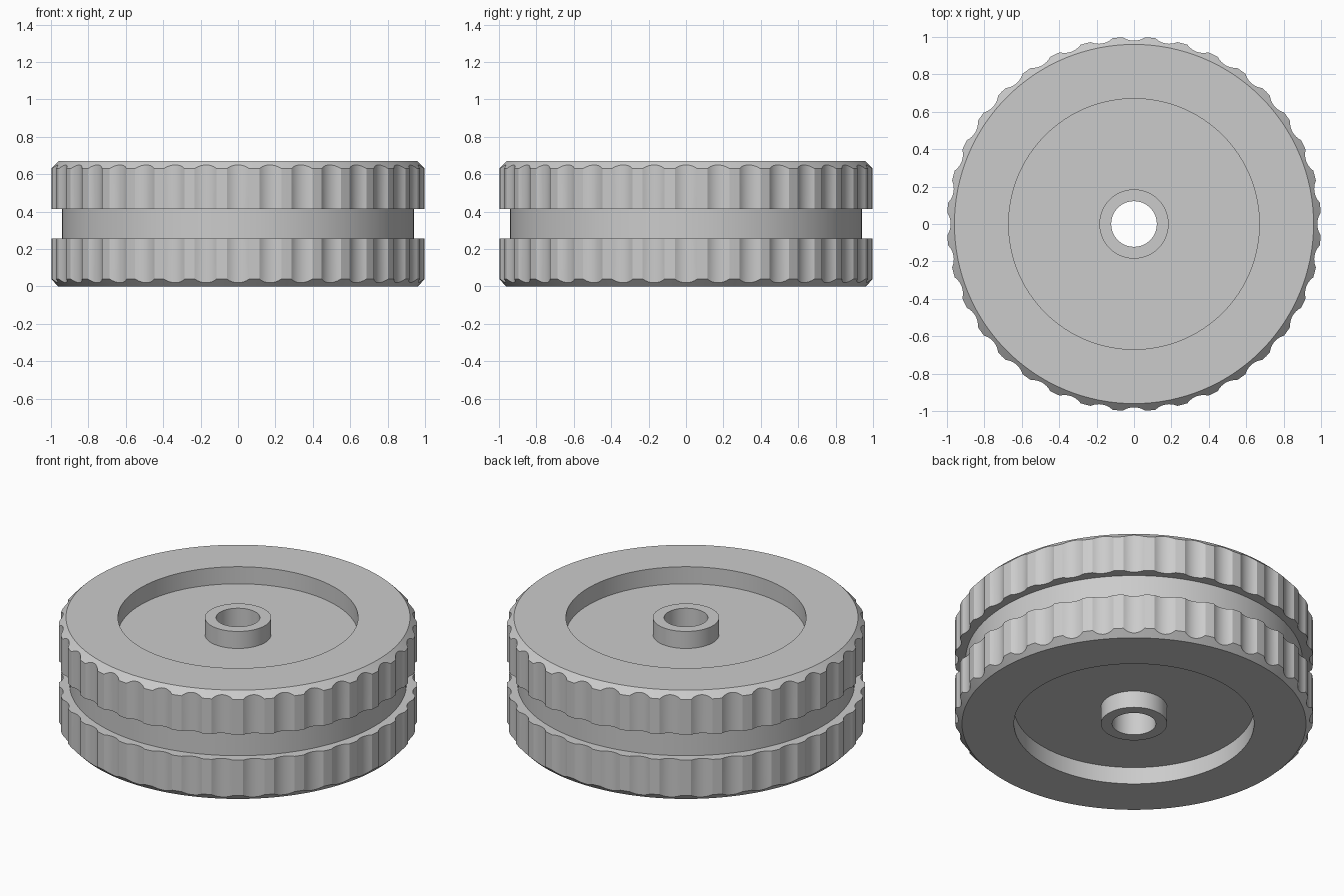
import bpy, bmesh, math

if "Cube" in bpy.data.objects:
    bpy.data.objects.remove(bpy.data.objects["Cube"])

HEIGHT = 0.67
MID = HEIGHT / 2
SCALLOPS = 36        # grip notches around the rim
HALF = 0.06          # half angle of one notch
DEPTH = 0.02         # notch depth
CUT_R = 0.109        # notch curvature radius
RIM_R, FACE_R = 1.0, 0.96

mat = bpy.data.materials.new("grey")
mat.diffuse_color = (0.6, 0.6, 0.6, 1)
mat.use_nodes = True
mat.node_tree.nodes["Principled BSDF"].inputs["Base Color"].default_value = mat.diffuse_color


def rim_radius(a):
    """Outer radius at angle a from the middle of a notch."""
    if abs(a) >= HALF:
        return RIM_R
    c = RIM_R - DEPTH + CUT_R          # centre of the notch circle
    r = c * math.cos(a) - math.sqrt(CUT_R ** 2 - (c * math.sin(a)) ** 2)
    return min(r, RIM_R)


def upper_profile(rim):
    """Upper half section from the bore out to the groove, as (r, z)."""
    shoulder = HEIGHT - (rim - FACE_R)  # 45 degree chamfer meets the rim
    return [(0.122, HEIGHT), (0.185, HEIGHT), (0.185, 0.565), (0.67, 0.565),
            (0.67, HEIGHT), (FACE_R, HEIGHT), (rim, shoulder),
            (rim, 0.413), (0.94, 0.413)]


# Angles within one notch period, notch first and then the land between notches
pitch = 2 * math.pi / SCALLOPS
local = [-HALF + 2 * HALF * i / 8 for i in range(8)] + [HALF, pitch / 2]

# Wheel: the section swept around z, mirrored about mid height
bm = bmesh.new()
columns = []
for s in range(SCALLOPS):
    for a in local:
        top = upper_profile(rim_radius(a))
        section = top + [(r, 2 * MID - z) for r, z in reversed(top)]
        t = s * pitch + a - math.pi / 2
        columns.append([bm.verts.new((r * math.cos(t), r * math.sin(t), z))
                        for r, z in section])
for i, col in enumerate(columns):
    nxt = columns[(i + 1) % len(columns)]
    for j in range(len(col)):
        k = (j + 1) % len(col)
        bm.faces.new((col[j], col[k], nxt[k], nxt[j]))
bmesh.ops.recalc_face_normals(bm, faces=bm.faces)

mesh = bpy.data.meshes.new("grooved_wheel")
bm.to_mesh(mesh)
bm.free()
mesh.materials.append(mat)
wheel = bpy.data.objects.new("grooved_wheel", mesh)
bpy.context.collection.objects.link(wheel)
bpy.context.view_layer.objects.active = wheel
wheel.select_set(True)
bpy.ops.object.shade_smooth_by_angle(angle=math.radians(25))
